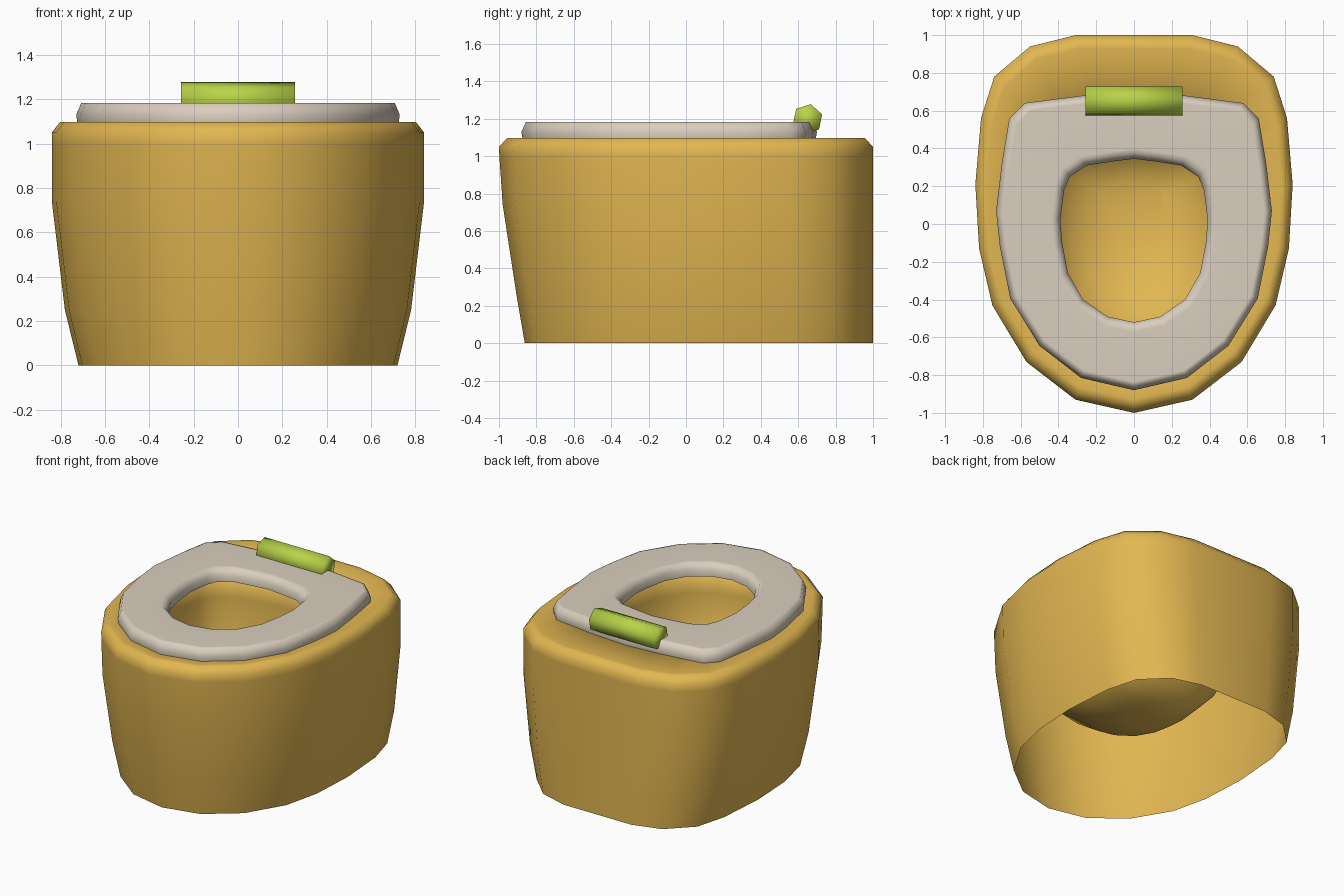
import bpy, bmesh, math
from mathutils import Matrix

if "Cube" in bpy.data.objects:
    bpy.data.objects.remove(bpy.data.objects["Cube"])


def material(name, rgb):
    m = bpy.data.materials.new(name)
    m.diffuse_color = (*rgb, 1.0)
    m.use_nodes = True
    m.node_tree.nodes["Principled BSDF"].inputs["Base Color"].default_value = m.diffuse_color
    return m


GOLD = material("golden_plastic", (0.765, 0.475, 0.083))
CREAM = material("warm_grey_seat", (0.70, 0.615, 0.515))
GREEN = material("lime_green", (0.485, 0.655, 0.065))


def finish(bm, name, mat):
    me = bpy.data.meshes.new(name)
    bm.to_mesh(me)
    bm.free()
    me.materials.append(mat)
    for p in me.polygons:
        p.use_smooth = True
    ob = bpy.data.objects.new(name, me)
    bpy.context.collection.objects.link(ob)
    return ob


def mirrored(half):
    """Right half outline, front to back, completed to a closed loop."""
    return half + [(-x, y) for x, y in reversed(half[1:-1])]


def scaled(outline, s, cy=0.0, dy=0.0):
    return [(x * s, cy + (y - cy) * s + dy) for x, y in outline]


def loft(bm, rings, cap_end=False):
    loops = [[bm.verts.new((x, y, z)) for x, y in pts] for pts, z in rings]
    for a, b in zip(loops, loops[1:]):
        n = len(a)
        for i in range(n):
            j = (i + 1) % n
            bm.faces.new((a[i], a[j], b[j], b[i]))
    if cap_end:
        bm.faces.new(loops[-1])


body_outline = mirrored([(0, -1.0), (.31, -.93), (.57, -.73), (.75, -.43), (.82, -.13), (.84, .21),
                         (.81, .56), (.74, .78), (.55, .94), (.31, 1.0), (0, 1.0)])
seat_outline = mirrored([(0, -.88), (.28, -.815), (.5, -.645), (.655, -.395), (.71, -.12), (.73, .07),
                         (.70, .32), (.66, .56), (.58, .64), (.27, .68), (0, .70)])
hole_outline = mirrored([(0, -.52), (.14, -.49), (.27, -.40), (.35, -.26), (.38, -.10), (.39, .02),
                         (.37, .18), (.34, .25), (.25, .31), (.12, .33), (0, .345)])


def body_ring(sx, front):
    # the back stays upright while the sides and front taper
    return [(x * sx, y * (front if y < 0 else 1.0)) for x, y in body_outline]


# Tapered body with open base, rounded rim and wide hanging bowl
bm = bmesh.new()
rings = [(body_ring(.857, .862), 0), (body_ring(.93, .905), .25),
         (body_ring(1.0, .98), .74), (body_ring(1.0, .998), 1.0), (body_outline, 1.05),
         (scaled(body_outline, .957), 1.097), (scaled(body_outline, .93), 1.097)]
for s, z, dy in ((1.4, 1.097, 0), (1.4, .9, 0), (1.35, .7, .01),
                 (1.2, .5, .04), (.85, .36, .09), (.4, .29, .14)):
    rings.append((scaled(hole_outline, s, -.09, dy), z))
loft(bm, rings, cap_end=True)
finish(bm, "body", GOLD)

# Seat ring with a flat top and softened outer and inner edges
bm = bmesh.new()
loft(bm, [(scaled(seat_outline, .993, -.09), 1.095), (seat_outline, 1.13),
          (scaled(seat_outline, .97, -.09), 1.183),
          (scaled(seat_outline, .945, -.09), 1.184),
          (scaled(hole_outline, 1.12, -.09), 1.184),
          (scaled(hole_outline, 1.07, -.09), 1.183),
          (hole_outline, 1.145), (hole_outline, 1.095)])
finish(bm, "seat", CREAM)

# Hexagonal hinge roller at the back of the seat
bm = bmesh.new()
bmesh.ops.create_cone(bm, cap_ends=True, segments=6, radius1=.082, radius2=.082, depth=.515,
                      matrix=Matrix.Translation((0, .65, 1.198))
                      @ Matrix.Rotation(math.radians(-12), 4, 'X')
                      @ Matrix.Rotation(math.radians(90), 4, 'Y')
                      @ Matrix.Rotation(math.radians(30), 4, 'Z'))
finish(bm, "hinge_roller", GREEN)
